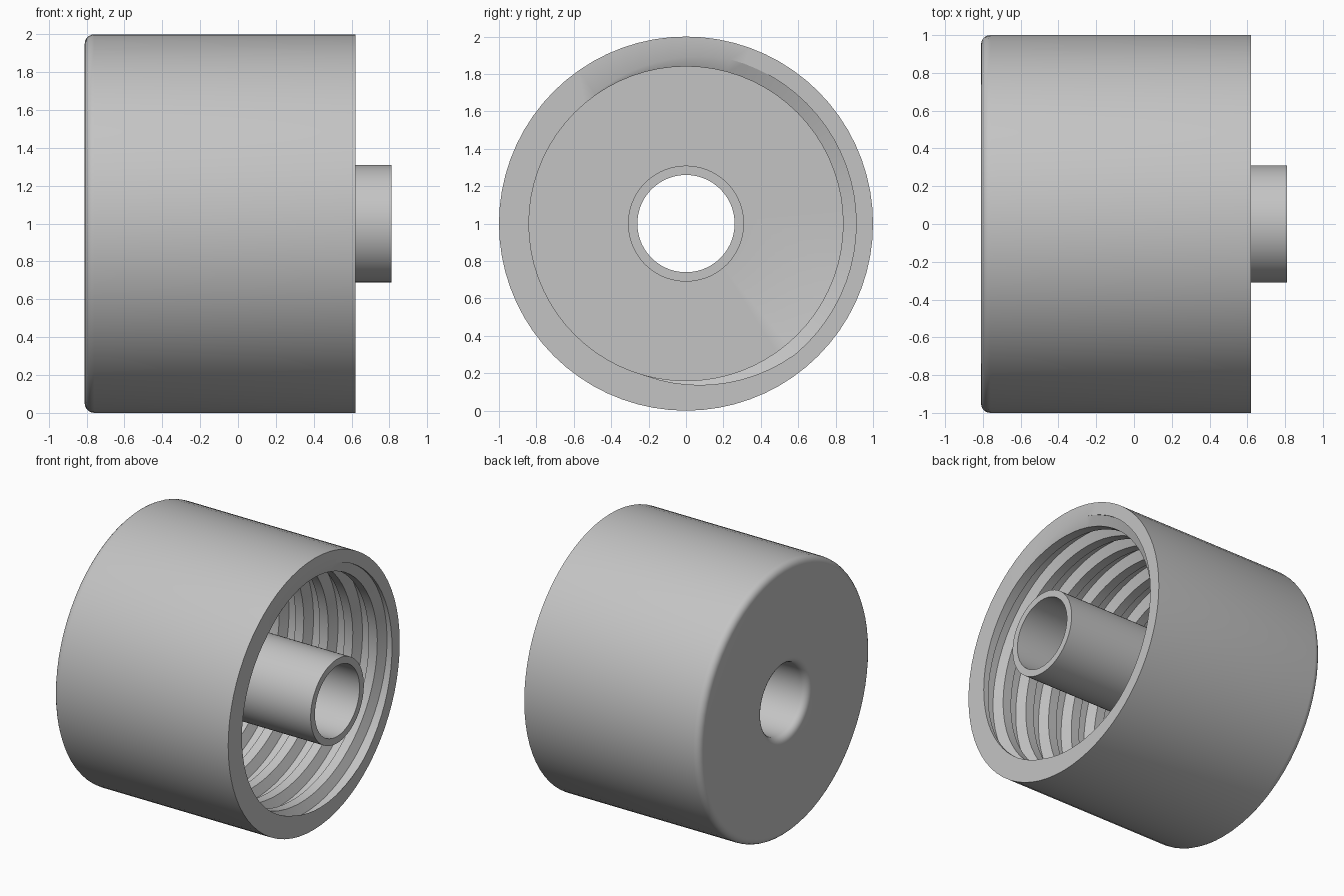
import bpy
import bmesh
import math

if "Cube" in bpy.data.objects:
    bpy.data.objects.remove(bpy.data.objects["Cube"])

SEG = 72                      # columns around the axis
MOUTH, FLOOR, BACK, TIP = 0.62, -0.65, -0.81, 0.81
CREST, ROOT, PITCH = 0.84, 0.91, 0.2
BREAKS = (-0.326, -0.174, 0.174, 0.326)   # crest end, root start, root end, crest start
PHASE = math.radians(12)


def thread_radius(t):
    """Trapezoid thread, t is in pitches and the groove is centred on whole numbers."""
    d = abs(t - round(t))
    k = (BREAKS[3] - d) / (BREAKS[3] - BREAKS[2])
    return CREST + (ROOT - CREST) * min(1, max(0, k))


def fillet(cx, cr, rad, a0, a1, n=5):
    return [(cx + rad * math.cos(math.radians(a0 + (a1 - a0) * i / n)),
             cr + rad * math.sin(math.radians(a0 + (a1 - a0) * i / n))) for i in range(n + 1)]


def column(a):
    """Closed (x, radius) section of the cap at angle a."""
    pts = fillet(BACK + 0.05, 0.31, 0.05, 270, 180)      # bore edge
    pts += fillet(BACK + 0.05, 0.95, 0.05, 180, 90)      # rounded outer edge
    pts.append((MOUTH, 1.0))                             # outer wall and rim
    turn = (a - PHASE) / (2 * math.pi)
    for k in range(2, -10, -1):                          # internal thread
        for b in reversed(BREAKS):
            x = min(MOUTH, max(FLOOR, MOUTH + PITCH * (turn + k + b)))
            pts.append((x, thread_radius((x - MOUTH) / PITCH - turn)))
    pts += [(FLOOR, 0.31), (TIP, 0.31), (TIP, 0.26)]     # floor and centre tube
    return pts


bm = bmesh.new()
cols = []
for i in range(SEG + 1):
    a = 2 * math.pi * i / SEG
    cols.append([bm.verts.new((x, r * math.cos(a), 1 + r * math.sin(a))) for x, r in column(a)])
for c0, c1 in zip(cols, cols[1:]):
    n = len(c0)
    for j in range(n):
        bm.faces.new((c0[j], c1[j], c1[(j + 1) % n], c0[(j + 1) % n]))
bmesh.ops.remove_doubles(bm, verts=bm.verts, dist=0.0005)
bmesh.ops.dissolve_degenerate(bm, edges=bm.edges, dist=0.0005)
bmesh.ops.recalc_face_normals(bm, faces=bm.faces)

mesh = bpy.data.meshes.new("threaded_cap")
bm.to_mesh(mesh)
bm.free()
cap = bpy.data.objects.new("threaded_cap", mesh)
bpy.context.collection.objects.link(cap)

grey = bpy.data.materials.new("light grey")
grey.diffuse_color = (0.55, 0.55, 0.55, 1)
grey.use_nodes = True
grey.node_tree.nodes["Principled BSDF"].inputs["Base Color"].default_value = grey.diffuse_color
mesh.materials.append(grey)

bpy.context.view_layer.objects.active = cap
cap.select_set(True)
bpy.ops.object.shade_smooth_by_angle(angle=math.radians(30))
